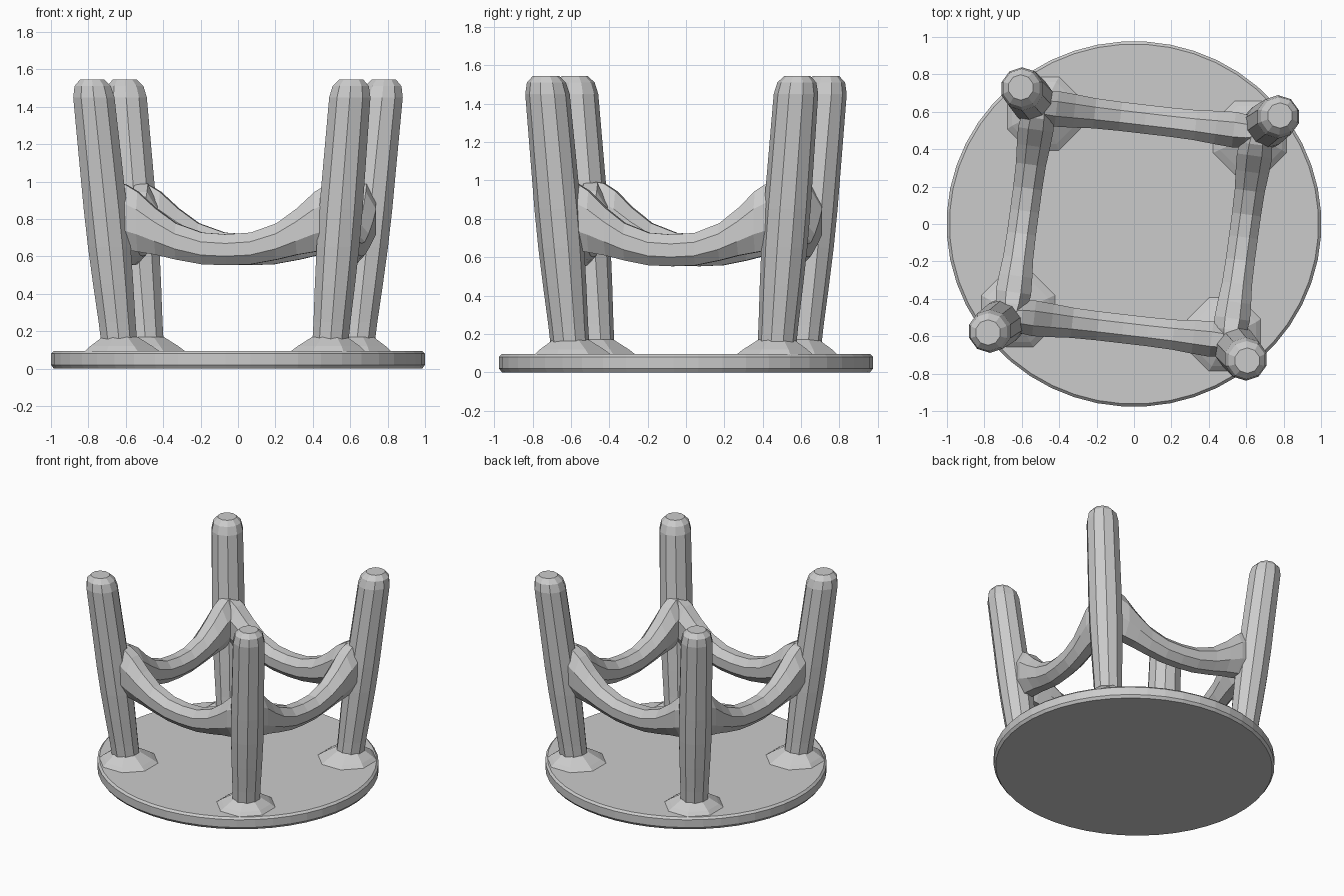
import bpy
from math import cos, sin, pi
from mathutils import Vector

if "Cube" in bpy.data.objects:
    bpy.data.objects.remove(bpy.data.objects["Cube"])


def loft(name, rings):
    """Skin a list of equal-length point rings and cap both ends."""
    n = len(rings[0])
    verts = [p for r in rings for p in r]
    faces = [tuple(reversed(range(n))),
             tuple(range((len(rings) - 1) * n, len(rings) * n))]
    for k in range(len(rings) - 1):
        for i in range(n):
            j = (i + 1) % n
            faces.append((k * n + i, k * n + j, (k + 1) * n + j, (k + 1) * n + i))
    me = bpy.data.meshes.new(name)
    me.from_pydata(verts, [], faces)
    ob = bpy.data.objects.new(name, me)
    bpy.context.collection.objects.link(ob)
    return ob


def disc_ring(c, rx, ry, z, n):
    return [(c[0] + rx * cos(2 * pi * (i + .5) / n),
             c[1] + ry * sin(2 * pi * (i + .5) / n), z) for i in range(n)]


# Round base (an upturned stool seat)
loft("seat", [disc_ring((0, 0), 1.002 * s, .977 * s, z, 48)
              for s, z in ((.985, .0), (1, .02), (1, .08), (.985, .095))])

# Splayed legs: foot and tip positions, repeated by a half turn
LEG_PROFILE = [(.09, .10), (.25, .104), (.45, .113), (.65, .12), (.85, .122),
               (1.05, .12), (1.25, .118), (1.45, .116), (1.51, .102), (1.545, .068)]


def leg(name, foot, tip):
    rings = []
    for z, r in LEG_PROFILE:
        c = Vector(foot).lerp(Vector(tip), (z - .09) / 1.45)
        rings.append(disc_ring(c, r, r, z, 10))
    loft(name, rings)
    # Low collar where the leg meets the seat
    f = Vector(foot)
    loft(name + "_collar", [disc_ring(f * .98, .225, .225, .085, 8),
                            disc_ring(f * .99, .18, .18, .12, 8),
                            disc_ring(f, .10, .10, .17, 8)])


# Sagging stretchers: (position along, underside, top, half width)
SAG = [(0, .55, .72, .08), (.22, .555, .73, .08), (.45, .58, .78, .083),
       (.63, .605, .86, .092), (.79, .62, .95, .098), (.9, .63, .99, .09),
       (1, .65, 1.0, .07)]
SAG = [(-s, a, b, w) for s, a, b, w in reversed(SAG[1:])] + SAG


def stretcher(name, start, end):
    a, b = Vector(start), Vector(end)
    side = Vector((-(b - a).y, (b - a).x)).normalized()
    rings = []
    for s, lo, hi, w in SAG:
        c = a.lerp(b, (s + 1) / 2)
        ring = []
        for i in range(8):
            t = 2 * pi * (i + .5) / 8
            p = c + side * w * 1.05 * cos(t)
            ring.append((p.x, p.y, (lo + hi) / 2 + (hi - lo) / 2 * 1.05 * sin(t)))
        rings.append(ring)
    loft(name, rings)


for k, (front, right) in ((1, ("front", "right")), (-1, ("back", "left"))):
    leg(front + "_leg", (.49 * k, -.60 * k), (.605 * k, -.73 * k))
    leg(right + "_leg", (.63 * k, .47 * k), (.78 * k, .58 * k))
    stretcher(front + "_stretcher", (-.66 * k, -.49 * k), (.54 * k, -.63 * k))
    stretcher(right + "_stretcher", (.51 * k, -.62 * k), (.66 * k, .48 * k))
